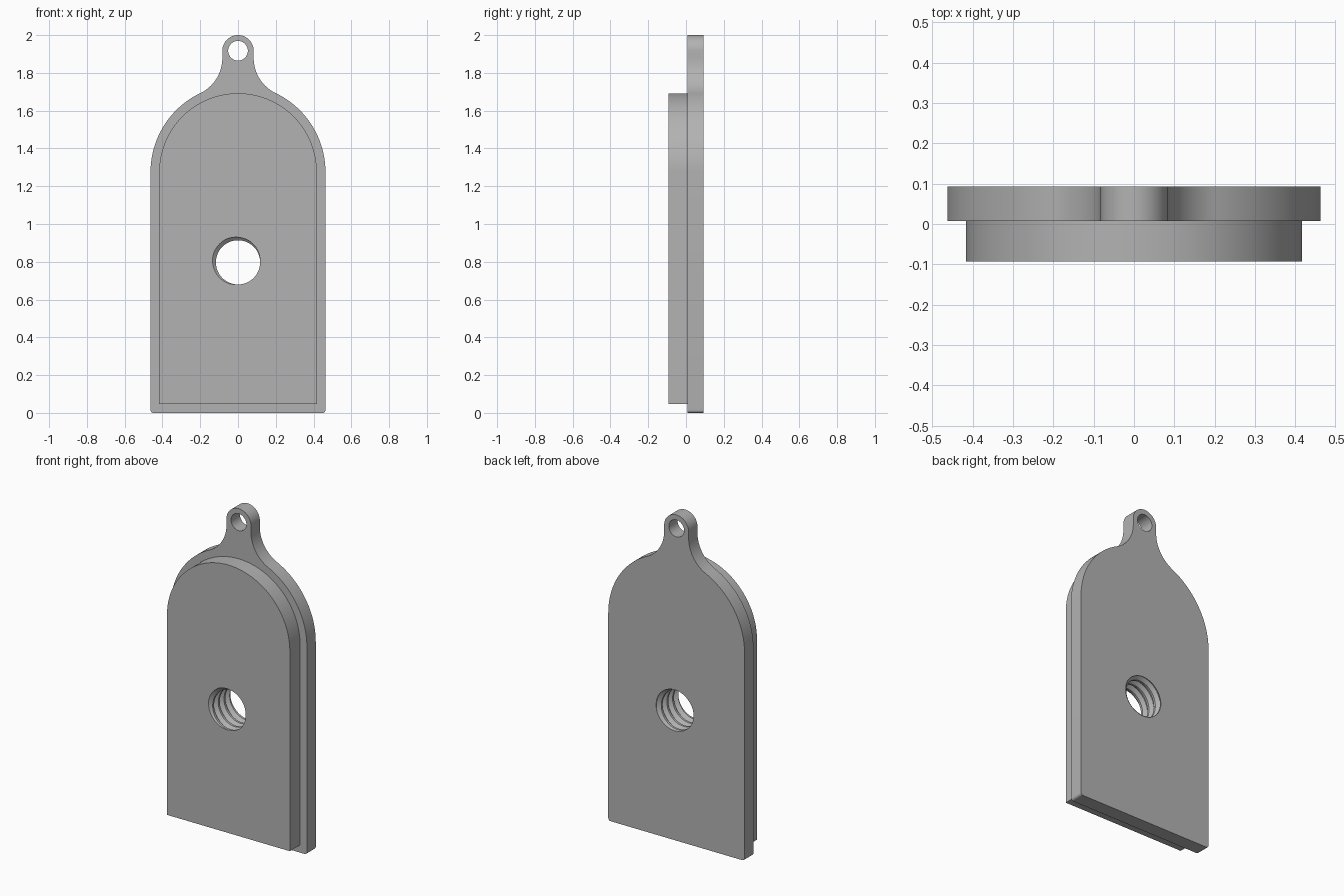
import bpy, bmesh
from math import pi, cos, sin, sqrt, atan2, radians

if "Cube" in bpy.data.objects:
    bpy.data.objects.remove(bpy.data.objects["Cube"])

FRONT, STEP, BACK = -0.093, 0.007, 0.093
ARC_Z = 1.275                      # centre height of the arched top
RING_Z, RING_R = 1.917, 0.083      # hanging loop
HOLE_Z = 0.797

grey = bpy.data.materials.new("plain grey")
grey.use_nodes = True
grey.diffuse_color = (0.45, 0.45, 0.45, 1)
grey.node_tree.nodes["Principled BSDF"].inputs["Base Color"].default_value = (0.45, 0.45, 0.45, 1)


def arc(cx, cz, r, a, b, n):
    return [(cx + r * cos(a + (b - a) * i / n), cz + r * sin(a + (b - a) * i / n)) for i in range(n + 1)]


def finish(name, bm):
    bmesh.ops.recalc_face_normals(bm, faces=bm.faces)
    mesh = bpy.data.meshes.new(name)
    bm.to_mesh(mesh)
    bm.free()
    mesh.materials.append(grey)
    obj = bpy.data.objects.new(name, mesh)
    bpy.context.collection.objects.link(obj)
    return obj


def extrude(name, outline, y0, y1):
    """Solid from an x-z outline, running from y0 to y1."""
    bm = bmesh.new()
    face = bm.faces.new([bm.verts.new((x, y0, z)) for x, z in outline])
    new = bmesh.ops.extrude_face_region(bm, geom=[face])["geom"]
    bmesh.ops.translate(bm, vec=(0, y1 - y0, 0), verts=[v for v in new if isinstance(v, bmesh.types.BMVert)])
    return finish(name, bm)


def mirrored(half):
    """Close a right-hand half outline, listed bottom to top, across x = 0."""
    return half + [(-x, z) for x, z in reversed(half) if x > 1e-5]


def combine(target, tool, operation):
    mod = target.modifiers.new(operation.lower(), "BOOLEAN")
    mod.operation, mod.solver, mod.object = operation, "EXACT", tool
    bpy.context.view_layer.objects.active = target
    bpy.ops.object.modifier_apply(modifier=mod.name)
    bpy.data.objects.remove(tool)


# Back plate: rounded corners, arched shoulders, concave neck and loop
W, CORNER, NECK = 0.463, 0.015, 0.206
neck_x = RING_R + NECK
neck_dz = sqrt((W + NECK) ** 2 - neck_x ** 2)
join = atan2(neck_dz, neck_x)
half = arc(W - CORNER, CORNER, CORNER, -pi / 2, 0, 6)
half += arc(0, ARC_Z, W, 0, join, 32)
half += arc(neck_x, ARC_Z + neck_dz, NECK, join + pi, pi, 20)[1:]
half += arc(0, RING_Z, RING_R, 0, pi / 2, 20)
plate = extrude("tag_body", mirrored(half), STEP, BACK)

# Raised front pad
pad_w = 0.417
pad_half = [(pad_w, 0.047)] + arc(0, ARC_Z, pad_w, 0, pi / 2, 40)
pad = extrude("raised_pad", mirrored(pad_half), FRONT, STEP + 0.03)
combine(plate, pad, "UNION")

# Hole through the hanging loop
loop_hole = extrude("loop_hole", arc(0, RING_Z, 0.052, 0, 2 * pi, 48)[:-1], -0.2, 0.2)
combine(plate, loop_hole, "DIFFERENCE")


def thread_cutter(pitch=0.055, minor=0.117, major=0.138, start=140 / 360, n=64):
    """Helical screw-thread solid along y, closed by a fan at each end."""
    bm = bmesh.new()
    section = [(-0.06, major), (0.06, major), (0.375, minor), (0.625, minor)]
    rows = []
    for turn in range(-2, 7):
        for offset, r in section:
            rows.append([bm.verts.new((r * cos(2 * pi * i / n),
                                       FRONT + pitch * (start + turn + offset - i / n),
                                       HOLE_Z + r * sin(2 * pi * i / n))) for i in range(n)])
    k = len(section)
    for j in range(len(rows) - 1):
        for i in range(n - 1):
            bm.faces.new((rows[j][i], rows[j][i + 1], rows[j + 1][i + 1], rows[j + 1][i]))
        if j >= k:                 # the last column meets the turn before
            bm.faces.new((rows[j][-1], rows[j - k][0], rows[j - k + 1][0], rows[j + 1][-1]))
    # Drop the unpaired first turn of the last column, then cap both ends
    rim = [e for e in bm.edges if e.is_boundary]
    for sign in (-1, 1):
        end = [e for e in rim if sign * sum(v.co.y for v in e.verts) > 0]
        ys = [v.co.y for e in end for v in e.verts]
        tip = bm.verts.new((0, sum(ys) / len(ys), HOLE_Z))
        for e in end:
            bm.faces.new((e.verts[0], e.verts[1], tip))
    return finish("thread_cutter", bm)


# Threaded hole through plate and pad
combine(plate, thread_cutter(), "DIFFERENCE")

# Smooth the curved walls, keep the edges crisp
bpy.ops.object.select_all(action="DESELECT")
plate.select_set(True)
bpy.context.view_layer.objects.active = plate
bpy.ops.object.shade_smooth_by_angle(angle=radians(25))
